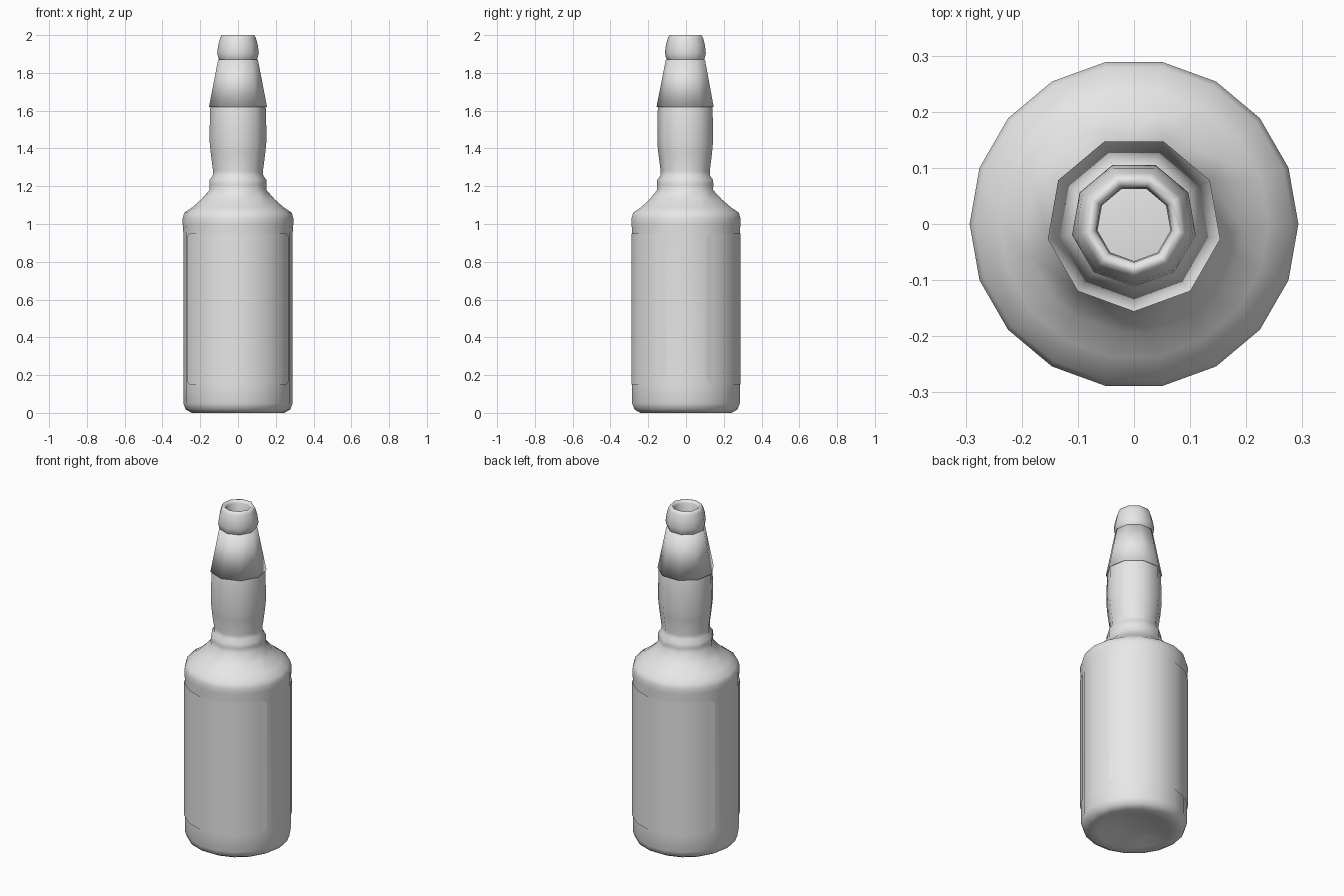
import bpy
import bmesh
from math import cos, sin, radians, sqrt

cube = bpy.data.objects.get("Cube")
if cube:
    bpy.data.objects.remove(cube, do_unlink=True)

grey = bpy.data.materials.new("plain_grey")
grey.use_nodes = True
colour = (0.8, 0.8, 0.8, 1)
grey.diffuse_color = colour
grey.node_tree.nodes["Principled BSDF"].inputs["Base Color"].default_value = colour

SIDES = 9
STEP = 360 / SIDES
BODY_R = 0.291


def polar(r, degrees, z):
    a = radians(degrees)
    return (r * cos(a), r * sin(a), z)


def finish(bm, name):
    bmesh.ops.remove_doubles(bm, verts=bm.verts, dist=0.0001)
    mesh = bpy.data.meshes.new(name)
    bm.to_mesh(mesh)
    bm.free()
    mesh.materials.append(grey)
    for face in mesh.polygons:
        face.use_smooth = True
    obj = bpy.data.objects.new(name, mesh)
    bpy.context.collection.objects.link(obj)
    return obj


def lathe(name, profile):
    """Turn (radius, z, spread); spread 1 splits each of nine corners in two."""
    bm = bmesh.new()
    rings = []
    for r, z, spread in profile:
        ring = []
        for k in range(SIDES):
            for side in (-1, 1):
                angle = -90 + k * STEP + side * spread * STEP / 4
                ring.append(bm.verts.new(polar(r, angle, z)))
        rings.append(ring)
    count = SIDES * 2
    for low, high in zip(rings, rings[1:]):
        for i in range(count):
            j = (i + 1) % count
            bm.faces.new((low[i], low[j], high[j], high[i]))
    return finish(bm, name)


# Bottle: hollow base, eighteen-sided body, nine-sided neck
lathe("bottle", [
    (0, 0.035, 1), (0.12, 0.03, 1), (0.2, 0.005, 1), (0.245, 0, 1),
    (0.277, 0.018, 1), (0.289, 0.05, 1),
    (0.289, 0.15, 1), (0.289, 0.95, 1), (0.293, 1.0, 1), (0.293, 1.03, 1),
    (0.284, 1.06, 1), (0.24, 1.09, 1), (0.195, 1.13, 0.7),
    (0.153, 1.18, 0), (0.154, 1.21, 0), (0.152, 1.235, 0),
    (0.136, 1.255, 0), (0.134, 1.28, 0), (0.146, 1.37, 0),
    (0.152, 1.43, 0), (0.152, 1.52, 0), (0.149, 1.62, 0),
    (0.098, 1.87, 0),
])

# Pouring lip with a rolled rim and the bore inside it
lathe("lip", [
    (0.098, 1.865, 0), (0.106, 1.88, 0), (0.112, 1.905, 0),
    (0.106, 1.95, 0), (0.096, 1.985, 0), (0.088, 2.0, 0),
    (0.076, 2.0, 0), (0.068, 1.985, 0), (0.066, 1.87, 0),
])

# Tapered sleeve around the upper neck
lathe("neck_sleeve", [(0.149, 1.62, 0), (0.156, 1.62, 0), (0.107, 1.87, 0), (0.098, 1.87, 0)])


def label(name, turn):
    """Sheet with rounded corners, wrapped on the flat sides of the body."""
    edge, corner, radius = 22, 8, 0.04
    bottom, top = 0.15, 0.95
    steps = [edge + corner * t for t in (0, 0.07, 0.25, 0.5, 0.75, 1)]
    angles = steps + list(range(40, 160, 20)) + [180 - a for a in reversed(steps)]
    bm = bmesh.new()
    columns = []
    for a in angles:
        inset = min(1, (min(a, 180 - a) - edge) / corner)
        drop = radius * (1 - sqrt(max(0, 1 - (1 - inset) ** 2)))
        # distance to the flat side that holds this angle
        offset = a % 20 - 10
        r = (BODY_R + 0.003) * cos(radians(10)) / cos(radians(offset))
        columns.append([bm.verts.new(polar(r, a + turn, z))
                        for z in (bottom + drop, top - drop)])
    for left, right in zip(columns, columns[1:]):
        bm.faces.new((left[0], right[0], right[1], left[1]))
    return finish(bm, name)


# Labels on the front and the back
label("front_label", 180)
label("back_label", 0)
